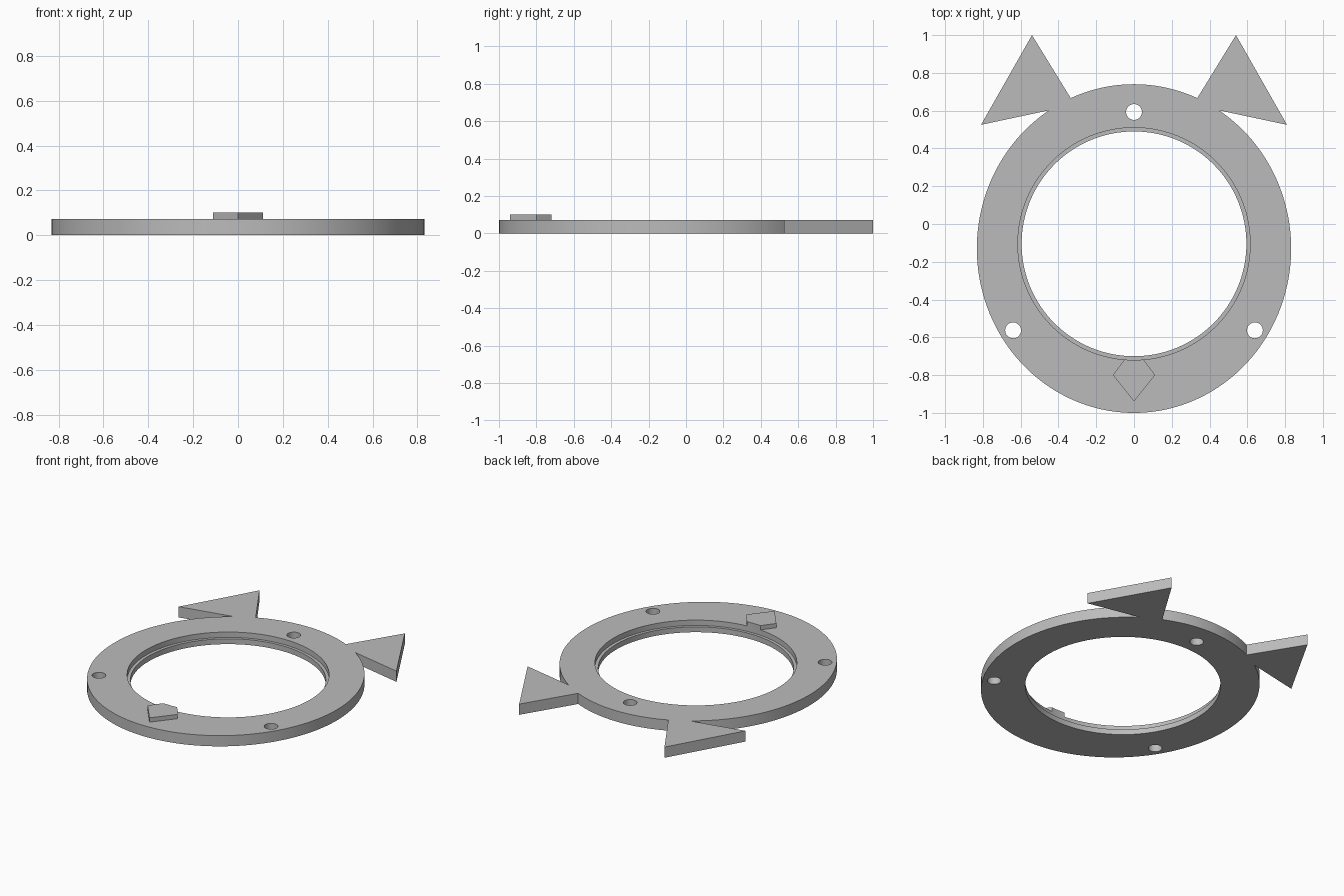
import bpy, bmesh
from math import sin, cos, acos, radians, pi
from mathutils import Vector

default = bpy.data.objects.get("Cube")
if default:
    bpy.data.objects.remove(default, do_unlink=True)

THICK = 0.072
LEDGE = 0.036
OPENING = (0, -0.105)

grey = bpy.data.materials.new("plain grey")
grey.use_nodes = True
colour = (0.5, 0.5, 0.5, 1)
grey.diffuse_color = colour
grey.node_tree.nodes["Principled BSDF"].inputs["Base Color"].default_value = colour


def prism(name, outline, bottom, top):
    """Extrude a flat counter-clockwise outline between two heights."""
    bm = bmesh.new()
    base = bm.faces.new([bm.verts.new((x, y, bottom)) for x, y in outline])
    grown = bmesh.ops.extrude_face_region(bm, geom=[base], use_keep_orig=True)
    moved = [g for g in grown["geom"] if isinstance(g, bmesh.types.BMVert)]
    bmesh.ops.translate(bm, verts=moved, vec=Vector((0, 0, top - bottom)))
    bmesh.ops.recalc_face_normals(bm, faces=bm.faces)
    mesh = bpy.data.meshes.new(name)
    bm.to_mesh(mesh)
    bm.free()
    mesh.materials.append(grey)
    obj = bpy.data.objects.new(name, mesh)
    bpy.context.collection.objects.link(obj)
    return obj


def arc(centre, rx, ry, start, end, steps):
    angles = [start + (end - start) * i / steps for i in range(steps + 1)]
    return [(centre[0] + rx * cos(a), centre[1] + ry * sin(a)) for a in angles]


def activate(obj):
    bpy.ops.object.select_all(action="DESELECT")
    obj.select_set(True)
    bpy.context.view_layer.objects.active = obj


def cut_round(obj, centre, radius, bottom, steps):
    """Cut a round hole from the top down to the given height."""
    circle = arc(centre, radius, radius, 0, 2 * pi, steps)[:-1]
    cutter = prism("hole_cutter", circle, bottom, THICK + 0.1)
    cutter.hide_render = True
    mod = obj.modifiers.new("hole", "BOOLEAN")
    mod.operation = "DIFFERENCE"
    mod.solver = "EXACT"
    mod.object = cutter
    activate(obj)
    bpy.ops.object.modifier_apply(modifier=mod.name)
    bpy.data.objects.remove(cutter, do_unlink=True)


# Ring plate with two pointed ears, as one mirrored outline
RX, RY, MID = 0.832, 0.87, (0, -0.13)
ear_low, ear_high = acos(0.45 / RX), acos(0.335 / RX)
half = arc(MID, RX, RY, -pi / 2, ear_low, 64)
half += [(0.81, 0.525), (0.54, 1.0)]
half += arc(MID, RX, RY, ear_high, pi / 2, 12)
outline = half + [(-x, y) for x, y in reversed(half[1:-1])]
plate = prism("eared_ring", outline, 0, THICK)

# Central opening with a recessed ledge, and three screw holes
cut_round(plate, OPENING, 0.595, -0.1, 128)
cut_round(plate, OPENING, 0.615, LEDGE, 128)
for spot in [(0, 0.593), (0.64, -0.563), (-0.64, -0.563)]:
    cut_round(plate, spot, 0.042, -0.1, 32)

activate(plate)
bpy.ops.object.shade_smooth_by_angle(angle=radians(30))

# Raised nose, trimmed to the edge of the opening
trim = radians(4.7)
nose = [(-0.112, -0.8), (0, -0.94), (0.112, -0.8)]
nose += arc(OPENING, 0.615, 0.615, -pi / 2 + trim, -pi / 2 - trim, 4)
prism("nose", nose, THICK, 0.101)
